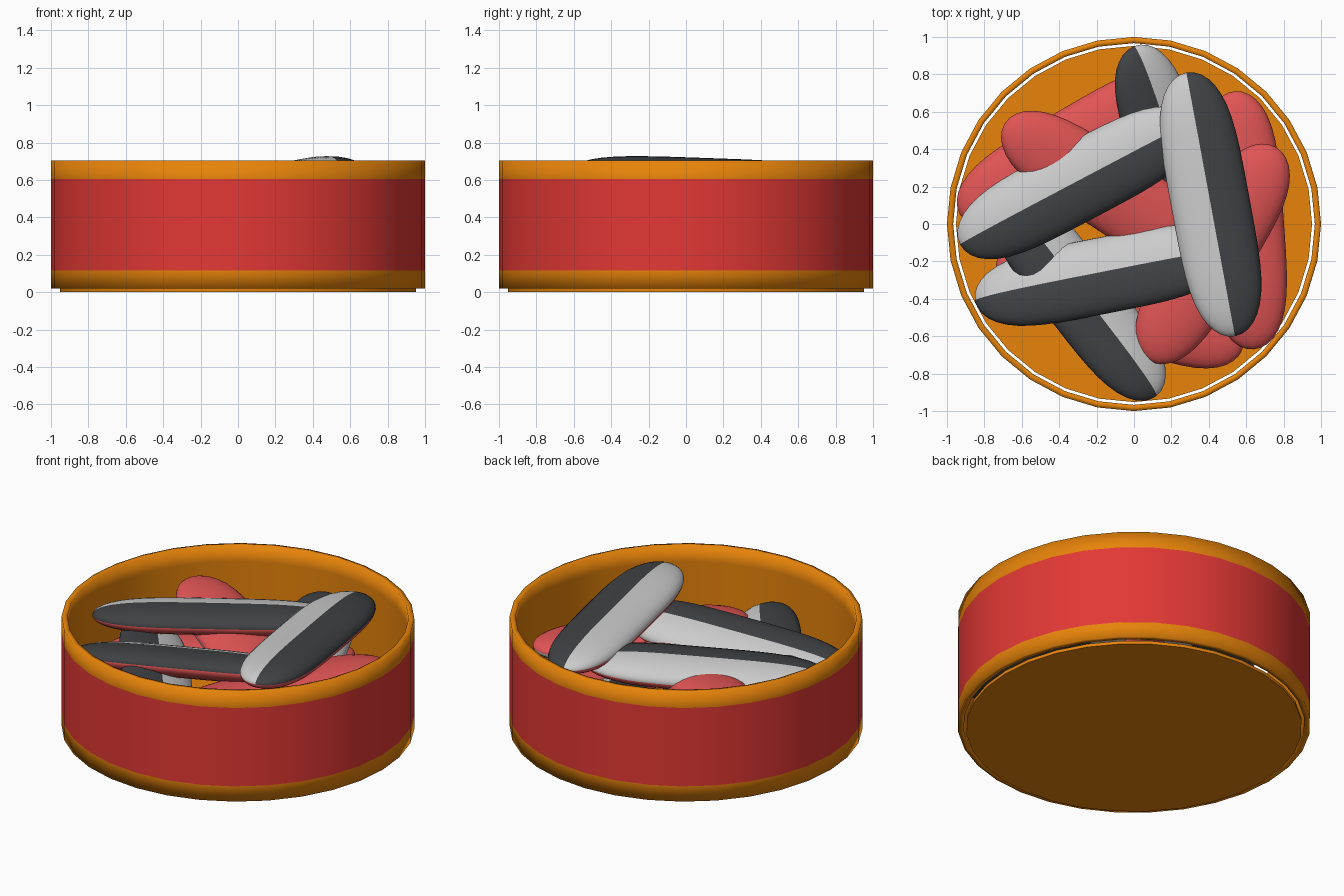
import bpy, bmesh
from math import sin, cos, pi, radians
from mathutils import Vector, Matrix

if "Cube" in bpy.data.objects:
    bpy.data.objects.remove(bpy.data.objects["Cube"])


def material(name, rgb):
    m = bpy.data.materials.new(name)
    m.diffuse_color = (*rgb, 1)
    m.use_nodes = True
    m.node_tree.nodes["Principled BSDF"].inputs["Base Color"].default_value = m.diffuse_color
    return m


ORANGE = material("orange", (0.80, 0.23, 0.003))
RED = material("band_red", (0.76, 0.04, 0.035))
FLESH = material("flesh_red", (0.76, 0.09, 0.09))
DARK = material("dark_skin", (0.05, 0.053, 0.058))
LIGHT = material("light_skin", (0.55, 0.55, 0.55))


def finish(name, bm, mats, angle=40):
    bmesh.ops.recalc_face_normals(bm, faces=bm.faces)
    me = bpy.data.meshes.new(name)
    bm.to_mesh(me)
    bm.free()
    for m in mats:
        me.materials.append(m)
    ob = bpy.data.objects.new(name, me)
    bpy.context.collection.objects.link(ob)
    bpy.ops.object.select_all(action='DESELECT')
    ob.select_set(True)
    bpy.context.view_layer.objects.active = ob
    bpy.ops.object.shade_smooth_by_angle(angle=radians(angle))
    return ob


# Tub wall: closed profile (radius, height) turned around z, 32 sides, soft rims
def lathe(name, profile, mats, slots, sides=32):
    bm = bmesh.new()
    rings = [[bm.verts.new((r * sin(2 * pi * i / sides), r * cos(2 * pi * i / sides), z))
              for i in range(sides)] for r, z in profile]
    for k in range(len(rings)):
        a, b = rings[k], rings[(k + 1) % len(rings)]
        for i in range(sides):
            j = (i + 1) % sides
            bm.faces.new((a[i], a[j], b[j], b[i])).material_index = slots[k]
    return finish(name, bm, mats, 180)


lathe("tub_wall", [(0.967, 0.02), (1, 0.02), (1, 0.115), (1, 0.605), (1, 0.705),
                   (0.967, 0.705), (0.967, 0.605), (0.967, 0.115)],
      [ORANGE, RED], [0, 0, 1, 0, 0, 0, 0, 0])

# Tub floor: thin separate disc, slightly smaller than the wall
bm = bmesh.new()
bmesh.ops.create_cone(bm, cap_ends=True, segments=32, radius1=0.952, radius2=0.952, depth=0.02,
                      matrix=Matrix.Translation((0, 0, 0.01)))
finish("tub_floor", bm, [ORANGE])


# Fish fillet: flattened capsule, skin on top (light on the left of p->q), flesh below
def fillet(name, p, q, roll=0, width=0.42, thick=0.165, rows=24, sides=24):
    p, q = Vector(p), Vector(q)
    x = (q - p).normalized()
    y = Vector((0, 0, 1)).cross(x).normalized()
    y = Matrix.Rotation(radians(roll), 3, x) @ y
    z = x.cross(y)
    mid, half = (p + q) / 2, (q - p).length / 2
    bm = bmesh.new()

    def place(t, a, b):
        return bm.verts.new(mid + x * (t * half) + y * a + z * b)

    rings = []
    for k in range(1, rows):
        t = -cos(pi * k / rows)
        s = (1 - abs(t) ** 4) ** 0.5
        rings.append([place(t, s * width / 2 * cos(2 * pi * i / sides),
                            s * thick / 2 * sin(2 * pi * i / sides)) for i in range(sides)])
    ends = [place(-1, 0, 0), place(1, 0, 0)]
    for i in range(sides):
        j = (i + 1) % sides
        slot = 2 if i >= sides // 2 else (1 if i < sides // 4 else 0)
        faces = [bm.faces.new((a[i], a[j], b[j], b[i])) for a, b in zip(rings, rings[1:])]
        faces += [bm.faces.new((ends[0], rings[0][j], rings[0][i])),
                  bm.faces.new((ends[1], rings[-1][i], rings[-1][j]))]
        for f in faces:
            f.material_index = slot
    finish(name, bm, [DARK, LIGHT, FLESH], 60)


# Skin-side-up fillets: two ends and roll (negative lifts the dark side)
SKIN_UP = [((0.54, -0.60, 0.66), (0.28, 0.81, 0.61), 0),
           ((-0.93, -0.11, 0.52), (0.32, 0.55, 0.57), -5),
           ((-0.85, -0.41, 0.42), (0.52, -0.14, 0.55), -14),
           ((0.00, 0.95, 0.48), (0.40, -0.27, 0.20), -20),
           ((-0.73, 0.18, 0.42), (0.12, -0.92, 0.39), -18)]
# Flesh-side-up fillets
FLESH_UP = [((-0.69, 0.54, 0.56), (0.48, -0.22, 0.36), 180),
            ((-0.93, 0.05, 0.25), (0.28, 0.76, 0.25), 180),
            ((0.76, 0.41, 0.46), (0.08, -0.73, 0.41), 180),
            ((0.54, 0.71, 0.30), (0.64, -0.67, 0.27), 180),
            ((0.58, -0.67, 0.22), (-0.73, -0.18, 0.22), 180)]
for n, (p, q, roll) in enumerate(SKIN_UP, 1):
    fillet(f"fillet_skin_up_{n}", p, q, roll)
for n, (p, q, roll) in enumerate(FLESH_UP, 1):
    fillet(f"fillet_flesh_up_{n}", p, q, roll)
